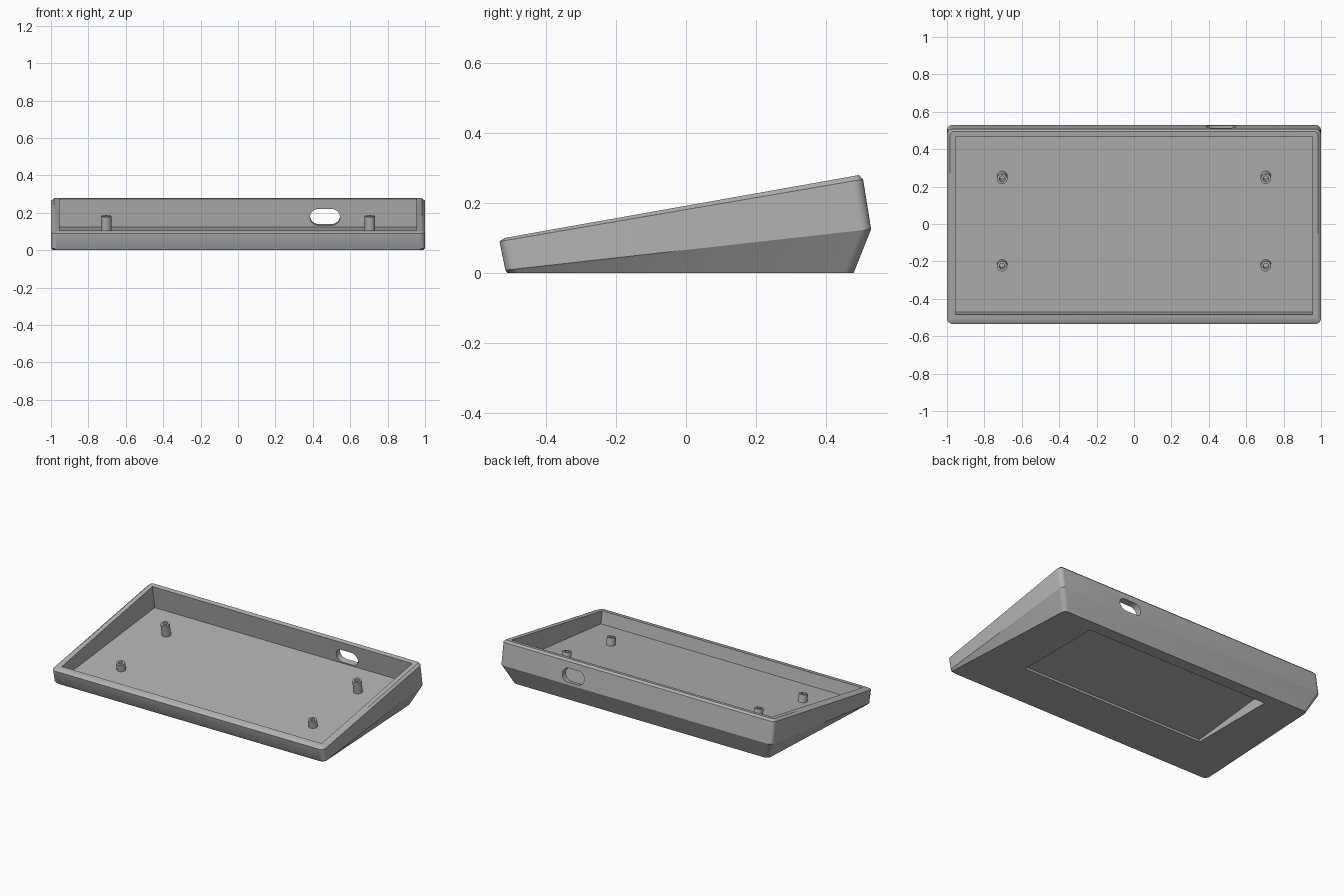
import bpy, bmesh, math
from mathutils import Matrix, Vector

if "Cube" in bpy.data.objects:
    bpy.data.objects.remove(bpy.data.objects["Cube"])

TILT = math.radians(10)

grey = bpy.data.materials.new("mid_grey")
grey.use_nodes = True
colour = (0.45, 0.45, 0.45, 1)
grey.diffuse_color = colour
grey.node_tree.nodes["Principled BSDF"].inputs["Base Color"].default_value = colour


def ring(half_front, half_back, y0, y1, z0, z1, r=0.0, seg=6):
    """Rounded outline whose height and width run linearly from front to back."""
    pts = []
    for sx, sy, start in ((1, 1, 0), (-1, 1, 90), (-1, -1, 180), (1, -1, 270)):
        half = half_back if sy > 0 else half_front
        cx = sx * (half - r)
        cy = y1 - r if sy > 0 else y0 + r
        for i in range(seg + 1 if r else 1):
            a = math.radians(start + 90 * i / seg)
            x, y = cx + r * math.cos(a), cy + r * math.sin(a)
            pts.append(Vector((x, y, z0 + (z1 - z0) * (y - y0) / (y1 - y0))))
    return pts


def disc(r, z):
    return ring(r, r, -r, r, z, z, r)


def loft(name, rings, matrix=Matrix()):
    """Closed solid through a list of matching outlines."""
    bm = bmesh.new()
    loops = [[bm.verts.new(matrix @ p) for p in pts] for pts in rings]
    n = len(loops[0])
    for a, b in zip(loops, loops[1:]):
        for i in range(n):
            j = (i + 1) % n
            bm.faces.new((a[i], a[j], b[j], b[i]))
    bm.faces.new(loops[0])
    bm.faces.new(loops[-1])
    bmesh.ops.remove_doubles(bm, verts=bm.verts, dist=1e-5)
    bmesh.ops.recalc_face_normals(bm, faces=bm.faces)
    mesh = bpy.data.meshes.new(name)
    bm.to_mesh(mesh)
    bm.free()
    mesh.materials.append(grey)
    obj = bpy.data.objects.new(name, mesh)
    bpy.context.collection.objects.link(obj)
    return obj


def activate(obj):
    bpy.ops.object.select_all(action='DESELECT')
    obj.select_set(True)
    bpy.context.view_layer.objects.active = obj


def cut(target, cutter):
    cutter.hide_render = True
    mod = target.modifiers.new("cut", 'BOOLEAN')
    mod.operation = 'DIFFERENCE'
    mod.solver = 'EXACT'
    mod.object = cutter
    activate(target)
    bpy.ops.object.modifier_apply(modifier=mod.name)
    bpy.data.objects.remove(cutter)


# Wedge-shaped case: foot, widest line, rim edge, chamfered rim
case = loft("wedge_case", [
    ring(0.988, 0.94, -0.512, 0.48, 0, 0, 0.03),
    ring(1, 1, -0.517, 0.53, 0.008, 0.125, 0.03),
    ring(1, 1, -0.534, 0.507, 0.09, 0.268, 0.03),
    ring(0.985, 0.985, -0.52, 0.495, 0.1, 0.28, 0.02),
])

# Open tray with a sloping floor
cut(case, loft("tray_cutter", [
    ring(0.955, 0.955, -0.47, 0.49, 0.025, 0.125),
    ring(0.955, 0.955, -0.485, 0.465, 0.106, 0.275),
    ring(0.955, 0.955, -0.502, 0.448, 0.206, 0.375),
]))

# Recess under the floor
cut(case, loft("recess_cutter", [
    ring(0.675, 0.675, -0.2, 0.4, -0.1, -0.1),
    ring(0.675, 0.675, -0.2, 0.4, 0.015, 0.08),
]))

# Cable slot through the back wall
slot_place = Matrix.Translation((0.465, 0.5, 0.18)) @ Matrix.Rotation(TILT + math.pi / 2, 4, 'X')
cut(case, loft("slot_cutter", [
    ring(0.08, 0.08, -0.044, 0.044, z, z, 0.0439, 10) for z in (-0.08, 0.08)
], slot_place))

activate(case)
bpy.ops.object.shade_smooth_by_angle(angle=math.radians(25))

# Hollow mounting posts, square to the rim
for end, y, top, depth in (("front", -0.226, 0.099, 0.05), ("back", 0.241, 0.182, 0.085)):
    for side, x in (("left", 0.705), ("right", -0.705)):
        place = Matrix.Translation((x, y, top)) @ Matrix.Rotation(TILT, 4, 'X')
        post = loft(f"{end}_{side}_post", [
            disc(0.028, -depth - 0.015), disc(0.028, 0), disc(0.015, 0), disc(0.015, -depth),
        ], place)
        activate(post)
        bpy.ops.object.shade_smooth_by_angle(angle=math.radians(30))
